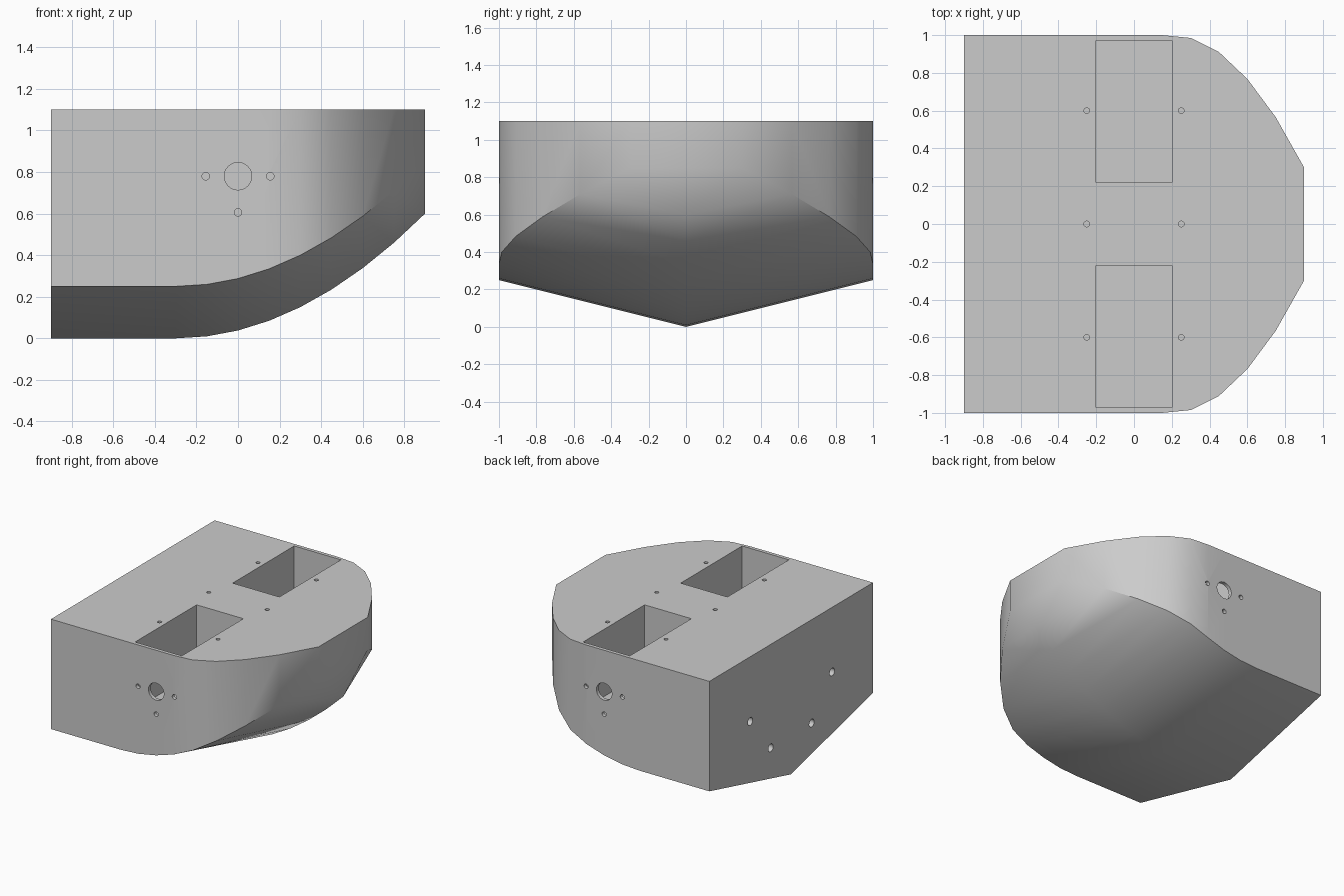
import bpy, bmesh, math
from mathutils import Matrix, Vector

cube = bpy.data.objects.get("Cube")
if cube:
    bpy.data.objects.remove(cube, do_unlink=True)

DECK = 1.1      # deck height
RISE = 0.25     # chine height above the keel

grey = bpy.data.materials.new("light grey")
grey.use_nodes = True
grey.diffuse_color = (0.6, 0.6, 0.6, 1)
grey.node_tree.nodes["Principled BSDF"].inputs["Base Color"].default_value = (0.6, 0.6, 0.6, 1)


def make_object(name, bm):
    bmesh.ops.recalc_face_normals(bm, faces=bm.faces)
    mesh = bpy.data.meshes.new(name)
    bm.to_mesh(mesh)
    bm.free()
    mesh.materials.append(grey)
    obj = bpy.data.objects.new(name, mesh)
    bpy.context.collection.objects.link(obj)
    return obj


def keel_height(x):
    return 0.6 * (max(x + 0.3, 0) / 1.2) ** 2


# Hull: stations lofted from the flat stern to the rounded bow
bow_widths = {0.3: 0.985, 0.45: 0.91, 0.6: 0.768, 0.75: 0.566, 0.9: 0.3}
stations = [-0.9] + [round(-0.3 + 0.15 * i, 2) for i in range(9)]

bm = bmesh.new()
rings = []
for x in stations:
    w = bow_widths.get(x, 1.0)
    k = keel_height(x)
    section = [(0, k), (w, k + RISE), (w, DECK), (-w, DECK), (-w, k + RISE)]
    rings.append([bm.verts.new((x, y, z)) for y, z in section])
for a, b in zip(rings, rings[1:]):
    for chine in (1, 4):                      # bottom panels
        bm.faces.new((a[0], b[0], a[chine]))
        bm.faces.new((b[0], b[chine], a[chine]))
    bm.faces.new((a[1], b[1], b[2], a[2]))    # sides
    bm.faces.new((a[4], b[4], b[3], a[3]))
bm.faces.new([r[2] for r in rings] + [r[3] for r in reversed(rings)])
bm.faces.new(rings[0])
bm.faces.new(rings[-1])
hull = make_object("hull", bm)

# Two deep pockets in the deck
bm = bmesh.new()
floor, top, inner, outer = 0.58, 1.2, 0.22, 0.972
for side in (-1, 1):
    place = Matrix.Translation((0, side * (inner + outer) / 2, (floor + top) / 2))
    size = Matrix.Diagonal((0.4, outer - inner, top - floor, 1))
    bmesh.ops.create_cube(bm, size=1, matrix=place @ size)
pockets = make_object("pocket_cutter", bm)

# Round holes
bm = bmesh.new()


def drill(center, axis, radius, depth):
    turn = Vector((0, 0, 1)).rotation_difference(Vector(axis)).to_matrix().to_4x4()
    bmesh.ops.create_cone(bm, cap_ends=True, segments=32, radius1=radius, radius2=radius,
                          depth=2 * depth, matrix=Matrix.Translation(center) @ turn)


for side in (-1, 1):
    drill((0, side, 0.78), (0, 1, 0), 0.066, 0.08)          # shaft hole
    for x, z in ((-0.155, 0.78), (0.155, 0.78), (0, 0.606)):
        drill((x, side, z), (0, 1, 0), 0.018, 0.08)         # side screw holes
    for y in (-0.6, 0, 0.6):
        drill((side * 0.25, y, DECK), (0, 0, 1), 0.015, 0.15)   # deck screw holes
    for y, z in ((0.5, 0.6), (0.25, 0.3)):
        drill((-0.9, side * y, z), (1, 0, 0), 0.03, 0.15)   # stern holes
holes = make_object("hole_cutter", bm)

# Cut, apply and shade
bpy.ops.object.select_all(action="DESELECT")
bpy.context.view_layer.objects.active = hull
hull.select_set(True)
for cutter in (pockets, holes):
    mod = hull.modifiers.new(cutter.name, "BOOLEAN")
    mod.operation = "DIFFERENCE"
    mod.solver = "EXACT"
    mod.object = cutter
    bpy.ops.object.modifier_apply(modifier=mod.name)
    bpy.data.objects.remove(cutter, do_unlink=True)
bpy.ops.object.shade_smooth_by_angle(angle=math.radians(31))
